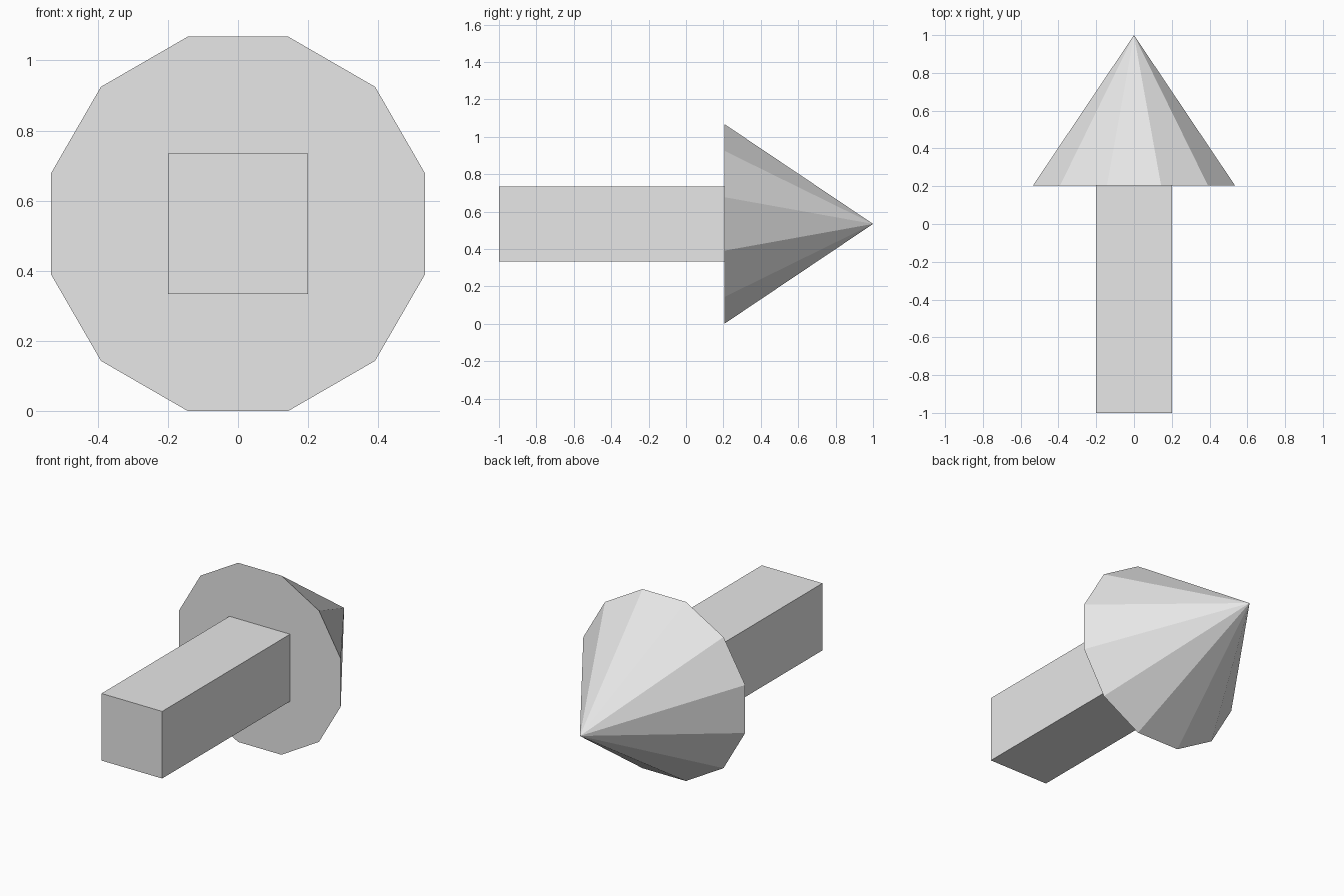
import bpy
import math

if "Cube" in bpy.data.objects:
    bpy.data.objects.remove(bpy.data.objects["Cube"])

SIDES = 12
HALF_HEIGHT = 0.534            # centre line height = flat-to-centre distance of the head
TAIL, NECK, TIP = -1.0, 0.205, 1.0

grey = bpy.data.materials.new("light_grey")
grey.diffuse_color = (0.8, 0.8, 0.8, 1)
grey.use_nodes = True
grey.node_tree.nodes["Principled BSDF"].inputs["Base Color"].default_value = grey.diffuse_color


def finish(name):
    """Name the new primitive, apply its transform and colour it."""
    obj = bpy.context.object
    obj.name = obj.data.name = name
    bpy.ops.object.transform_apply(location=True, rotation=True, scale=True)
    obj.data.materials.append(grey)
    return obj


# Square shaft, from the tail to the back of the head
bpy.ops.mesh.primitive_cube_add(size=1, location=(0, (TAIL + NECK) / 2, HALF_HEIGHT))
bpy.context.object.scale = (0.4, NECK - TAIL, 0.4)
finish("arrow_shaft")

# Twelve-sided pointed head, a flat side resting on the ground
bpy.ops.mesh.primitive_cone_add(
    vertices=SIDES,
    radius1=HALF_HEIGHT / math.cos(math.pi / SIDES),
    radius2=0,
    depth=TIP - NECK,
    location=(0, (NECK + TIP) / 2, HALF_HEIGHT),
)
head = bpy.context.object
head.rotation_euler = (-math.pi / 2, 0, math.pi / SIDES)
# spin about the cone's own axis first, then tip it over to point along +y
head.rotation_euler = (-math.pi / 2, 0, 0)
head.rotation_euler.rotate_axis('Z', math.pi / SIDES)
finish("arrow_head")
